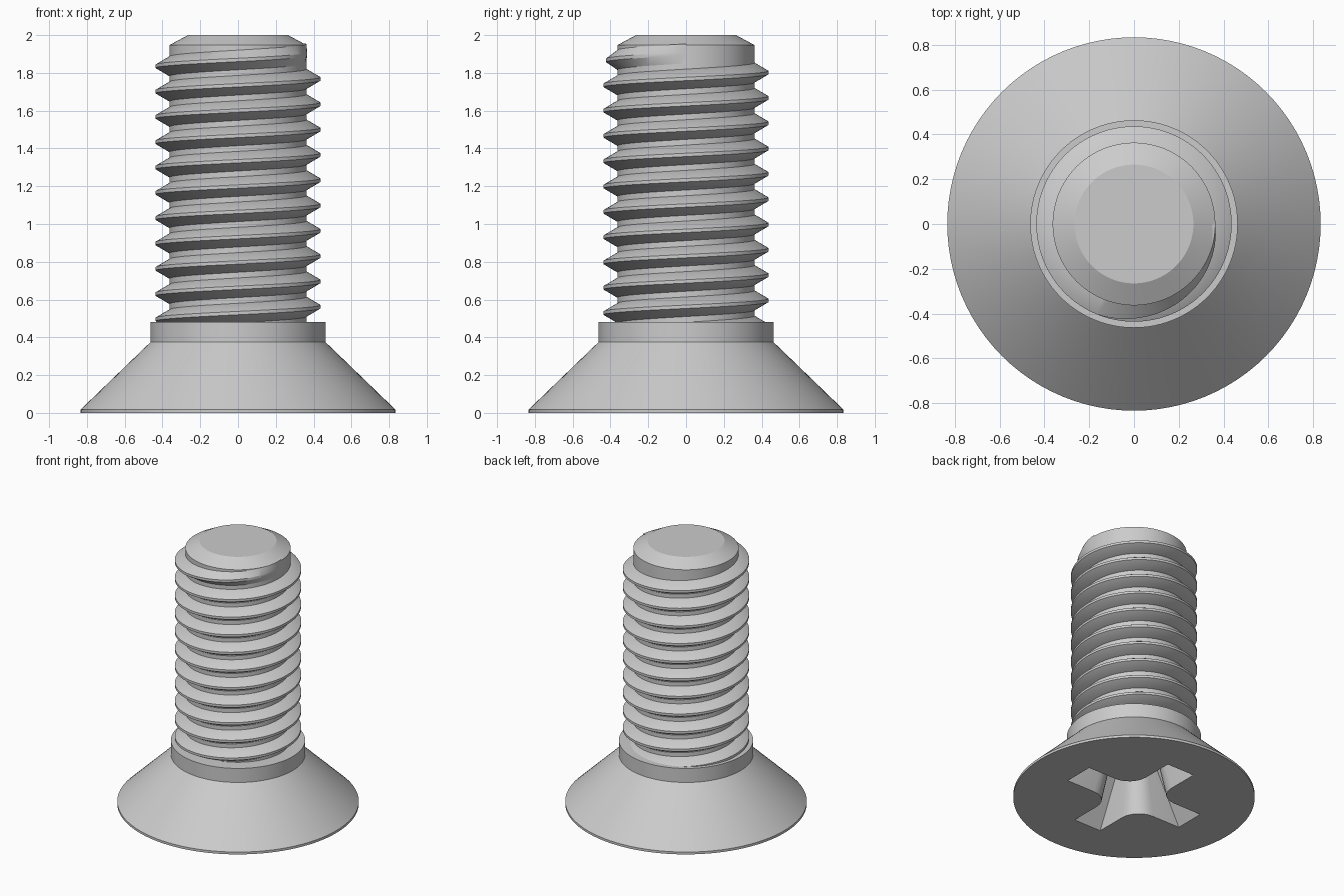
import bpy, bmesh
from math import sin, cos, pi, radians

SEG = 96
cube = bpy.data.objects.get("Cube")
if cube:
    bpy.data.objects.remove(cube, do_unlink=True)

steel = bpy.data.materials.new("grey steel")
steel.use_nodes = True
steel.diffuse_color = (0.6, 0.6, 0.6, 1)
steel.node_tree.nodes["Principled BSDF"].inputs["Base Color"].default_value = (0.6, 0.6, 0.6, 1)


def finish(bm, name):
    """Turn a bmesh into a smooth-shaded object with crisp edges."""
    bmesh.ops.recalc_face_normals(bm, faces=bm.faces)
    mesh = bpy.data.meshes.new(name)
    bm.to_mesh(mesh)
    bm.free()
    mesh.materials.append(steel)
    obj = bpy.data.objects.new(name, mesh)
    bpy.context.collection.objects.link(obj)
    bpy.ops.object.select_all(action='DESELECT')
    obj.select_set(True)
    bpy.context.view_layer.objects.active = obj
    bpy.ops.object.shade_smooth_by_angle(angle=radians(25))
    return obj


def bridge(bm, a, b, closed=True):
    n = len(a)
    for i in range(n if closed else n - 1):
        j = (i + 1) % n
        bm.faces.new((a[i], a[j], b[j], b[i]))


def loop_edges(bm, ring):
    return [bm.edges.get((ring[i - 1], ring[i])) for i in range(len(ring))]


def cross_ring(bm, tip, half, fillet, z):
    """Four-armed outline with rounded inner corners."""
    quarter = [(tip, -half), (tip, half)]
    centre = half + fillet
    for k in range(7):
        a = -pi / 2 - k * pi / 12
        quarter.append((centre + fillet * cos(a), centre + fillet * sin(a)))
    ring = []
    for q in range(4):
        c, s = cos(q * pi / 2), sin(q * pi / 2)
        ring += [bm.verts.new((x * c - y * s, x * s + y * c, z)) for x, y in quarter]
    return ring


# Countersunk head, collar and plain core as one turned profile
PROFILE = [(0.833, 0), (0.833, 0.018), (0.463, 0.375), (0.463, 0.482),
           (0.363, 0.482), (0.363, 1.947), (0.265, 2.0)]
bm = bmesh.new()
rings = [[bm.verts.new((r * cos(2 * pi * i / SEG), r * sin(2 * pi * i / SEG), z))
          for i in range(SEG)] for r, z in PROFILE]
for lower, upper in zip(rings, rings[1:]):
    bridge(bm, lower, upper)
bm.faces.new(rings[-1])

# Cross recess sunk into the underside of the head
mouth = cross_ring(bm, 0.5, 0.115, 0.15, 0)
floor = cross_ring(bm, 0.24, 0.07, 0.10, 0.4)
bridge(bm, mouth, floor)
bm.faces.new(floor)
bmesh.ops.triangle_fill(bm, use_beauty=True,
                        edges=loop_edges(bm, rings[0]) + loop_edges(bm, mouth))
finish(bm, "screw_body")

# Right-handed helical thread, fading into the core at its free end
PITCH, TURNS, Z_END = 0.134, 11, 1.902
CORE, CREST = 0.363, 0.436
bm = bmesh.new()
sections = []
for i in range(TURNS * SEG + 1):
    a = 2 * pi * i / SEG
    z = Z_END - PITCH * (TURNS - i / SEG)
    left = (TURNS * SEG - i) / SEG
    r = CORE + (CREST - CORE) * min(1, left / 0.31) - 0.001 * (left == 0)
    shape = [(CORE - 0.02, -0.054), (CORE, -0.052), (r, -0.009),
             (r, 0.009), (CORE, 0.052), (CORE - 0.02, 0.054)]
    sections.append([bm.verts.new((p * cos(a), p * sin(a), z + h)) for p, h in shape])
for s, t in zip(sections, sections[1:]):
    bridge(bm, s, t)
bm.faces.new(sections[0])
bm.faces.new(sections[-1])
finish(bm, "screw_thread")
